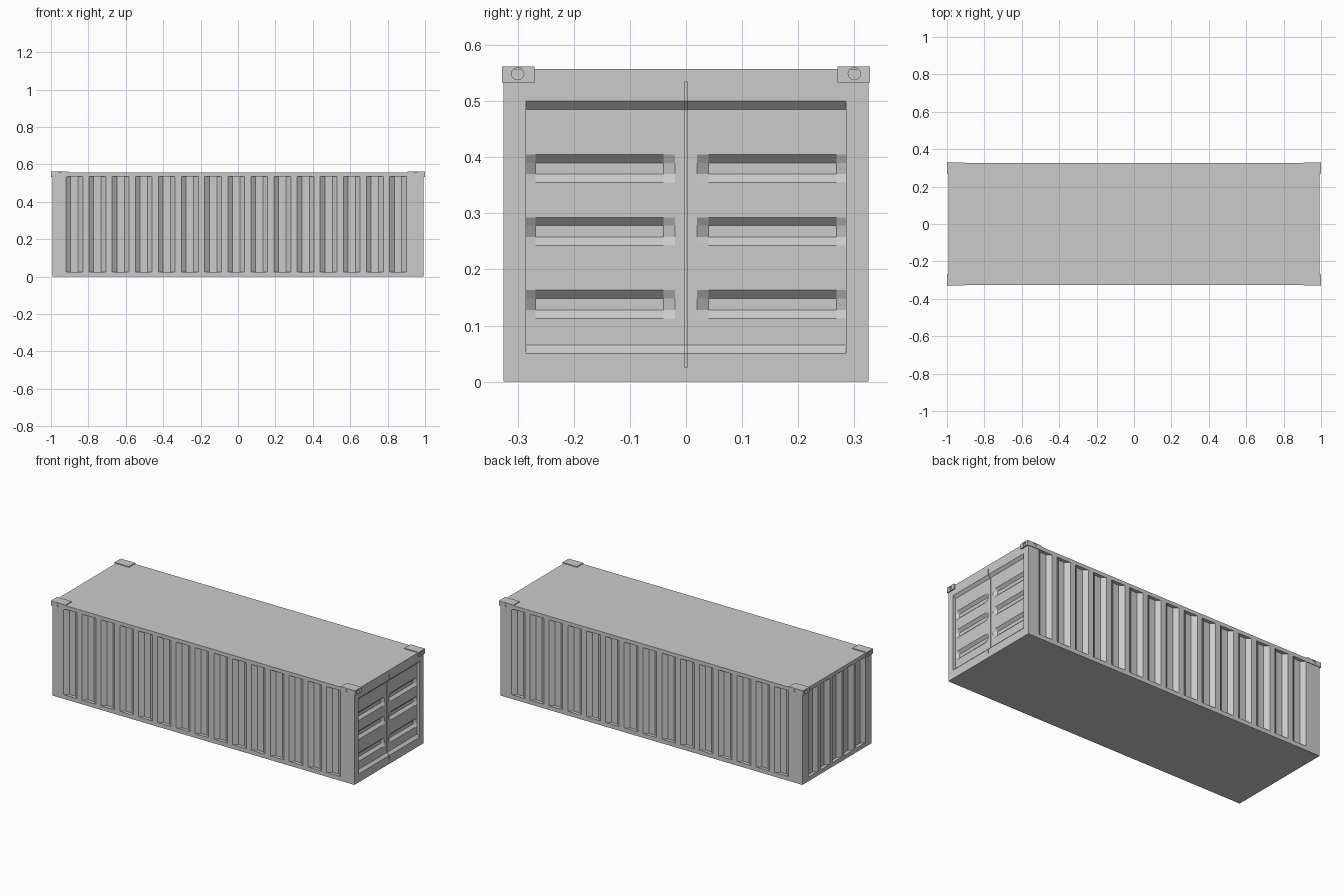
import bpy, bmesh
from mathutils import Matrix, Vector

if "Cube" in bpy.data.objects:
    bpy.data.objects.remove(bpy.data.objects["Cube"])

X, Y = 0.993, 0.325          # half length and half width of the body
Z0, Z1 = 0.025, 0.535        # wall bottom and top
DEPTH = 0.02                 # corrugation depth


def make(name, bm):
    bmesh.ops.recalc_face_normals(bm, faces=bm.faces)
    mesh = bpy.data.meshes.new(name)
    bm.to_mesh(mesh)
    bm.free()
    ob = bpy.data.objects.new(name, mesh)
    bpy.context.collection.objects.link(ob)
    return ob


def box(name, lo, hi):
    bm = bmesh.new()
    lo, hi = Vector(lo), Vector(hi)
    bmesh.ops.create_cube(bm, size=1)
    bmesh.ops.scale(bm, vec=hi - lo, verts=bm.verts)
    bmesh.ops.translate(bm, vec=(lo + hi) / 2, verts=bm.verts)
    return make(name, bm)


def corrugation(start, pitch, count):
    """Distance along the wall and inward depth of every fold."""
    pts = []
    for i in range(count):
        s = start + i * pitch
        pts += [(s, 0), (s + 0.025, DEPTH), (s + 0.065, DEPTH), (s + 0.09, 0)]
    return pts


# Corrugated walls: one folded outline around front, back and closed end
long_side = corrugation(-0.92, 0.1236, 15)
short_side = corrugation(-0.269, 0.112, 5)
outline = [(0.95, Y)]
outline += [(-s, Y - d) for s, d in long_side]
outline += [(-X, Y)]
outline += [(-X + d, -s) for s, d in short_side]
outline += [(-X, -Y)]
outline += [(s, -Y + d) for s, d in long_side]
outline += [(0.95, -Y)]
bm = bmesh.new()
low = [bm.verts.new((x, y, Z0)) for x, y in outline]
high = [bm.verts.new((x, y, Z1)) for x, y in outline]
for i in range(len(outline) - 1):
    bm.faces.new((low[i], low[i + 1], high[i + 1], high[i]))
make("corrugated_walls", bm)

# Floor frame and roof
box("floor_frame", (-X, -Y, 0), (X, Y, Z0))
box("roof", (-X, -Y, Z1), (X, Y, 0.557))

# Door end: a relief grid; columns are (y, panel, groove, extra depth)
half = [(0.002, 1, 0, 0.015), (0.002, 1, 0, 0), (0.02, 1, 0, 0), (0.04, 1, 1, 0),
        (0.268, 1, 1, 0), (0.285, 1, 0, 0), (0.285, 0, 0, 0), (Y, 0, 0, 0), (Y, 0, 0, 0.045)]
cols = [(-y, p, g, e) for y, p, g, e in reversed(half)] + half
rows = [(Z0, 0, 0), (0.05, 0, 0), (0.065, 1, 0)]
for c in (0.138, 0.268, 0.38):
    rows += [(c - 0.025, 1, 0), (c - 0.01, 1, 1), (c + 0.01, 1, 1), (c + 0.025, 1, 0)]
rows += [(0.485, 1, 0), (0.5, 0, 0), (Z1, 0, 0)]
bm = bmesh.new()
grid = [[bm.verts.new((X - 0.015 * (p * rp + g * rg) - e, y, z)) for y, p, g, e in cols]
        for z, rp, rg in rows]
for a, b in zip(grid, grid[1:]):
    for j in range(len(cols) - 1):
        bm.faces.new((a[j], a[j + 1], b[j + 1], b[j]))
bmesh.ops.remove_doubles(bm, verts=bm.verts, dist=1e-5)
make("doors", bm)

# Corner castings with a round hole on the end and on the side
casting = box("corner_castings", (0.905, 0.27, 0.533), (1.0, 0.328, 0.562))
for centre, axis in (((1.0, 0.3, 0.549), 'Y'), ((0.95, 0.328, 0.549), 'X')):
    bm = bmesh.new()
    turn = Matrix.Translation(centre) @ Matrix.Rotation(1.5707963, 4, axis)
    bmesh.ops.create_cone(bm, cap_ends=True, segments=16, radius1=0.011,
                          radius2=0.011, depth=0.03, matrix=turn)
    cutter = make("hole_cutter", bm)
    cutter.hide_render = True
    mod = casting.modifiers.new("hole", 'BOOLEAN')
    mod.operation, mod.object = 'DIFFERENCE', cutter
    bpy.context.view_layer.objects.active = casting
    bpy.ops.object.modifier_apply(modifier=mod.name)
    bpy.data.objects.remove(cutter)
mirror = casting.modifiers.new("mirror", 'MIRROR')
mirror.use_axis = (True, True, False)
